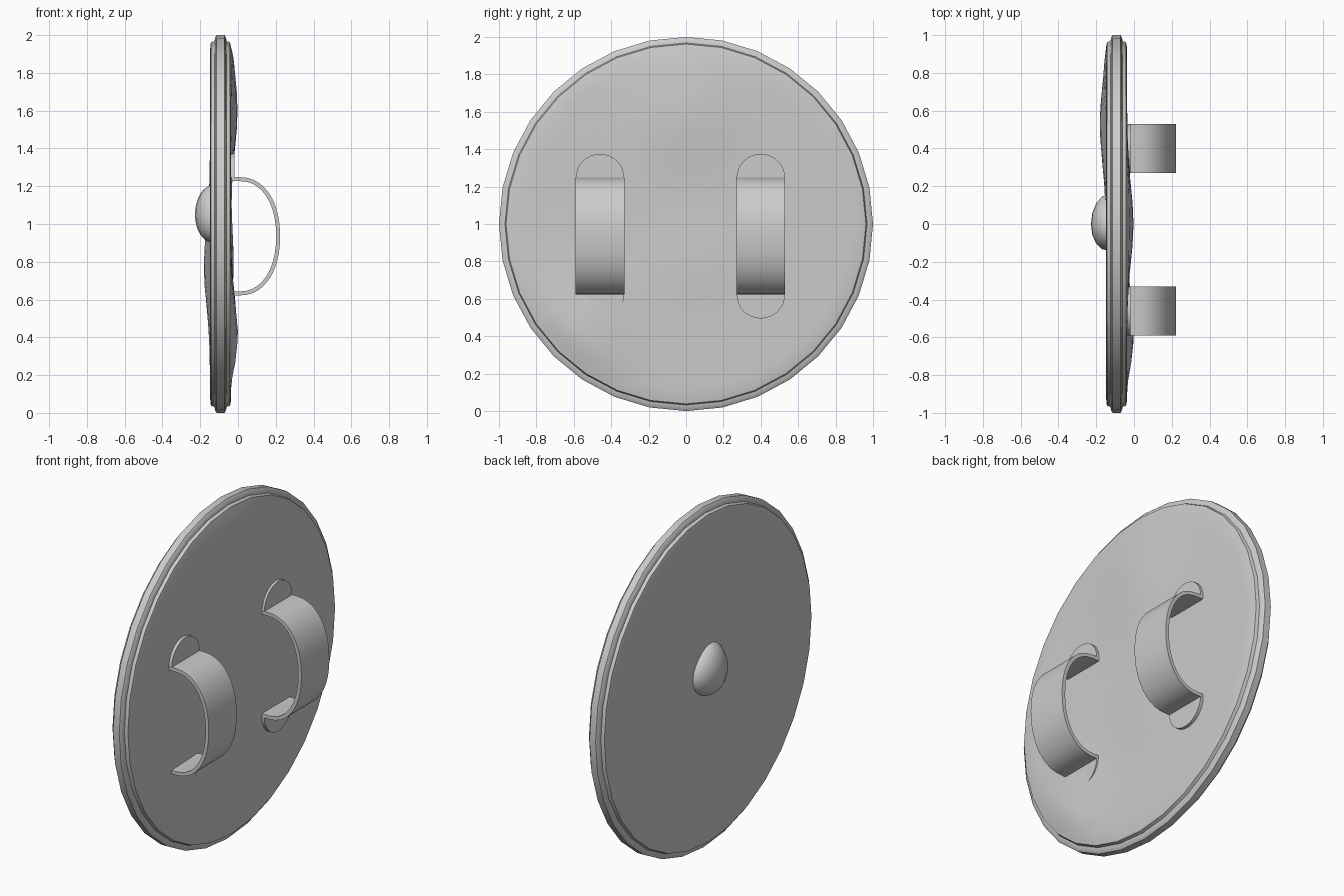
import bpy, bmesh, math

if "Cube" in bpy.data.objects:
    bpy.data.objects.remove(bpy.data.objects["Cube"])

SEG = 32
CX = -0.0925  # mid-plane of the board


def make(name, bm, angle=35):
    bmesh.ops.recalc_face_normals(bm, faces=bm.faces)
    me = bpy.data.meshes.new(name)
    bm.to_mesh(me)
    bm.free()
    ob = bpy.data.objects.new(name, me)
    bpy.context.collection.objects.link(ob)
    bpy.ops.object.select_all(action='DESELECT')
    ob.select_set(True)
    bpy.context.view_layer.objects.active = ob
    bpy.ops.object.shade_smooth_by_angle(angle=math.radians(angle))
    return ob


def revolve(bm, rings, warp):
    """Closed solid about the x axis at z = 1 from (radius, x) rings."""
    loops = []
    for r, x in rings:
        loop = []
        for i in range(SEG if r else 1):
            a = 2 * math.pi * i / SEG
            y, z = r * math.sin(a), 1 + r * math.cos(a)
            loop.append(bm.verts.new((x + warp(r, x, y, z), y, z)))
        loops.append(loop)
    for A, B in zip(loops, loops[1:]):
        for i in range(SEG):
            j = (i + 1) % SEG
            if len(A) == 1:
                bm.faces.new((A[0], B[i], B[j]))
            elif len(B) == 1:
                bm.faces.new((A[i], B[0], A[j]))
            else:
                bm.faces.new((A[i], B[i], B[j], A[j]))


# Round board: hammered, slightly uneven faces
INNER = (0.1, 0.2, 0.3, 0.4, 0.5, 0.6, 0.7, 0.8, 0.88)
DENTS = {1: ((0, 1.6, 0.034, 0.2), (-0.58, 0.42, 0.036, 0.18), (0.05, 0.8, 0.014, 0.14)),
         -1: ((0.53, 0.78, 0.033, 0.2),)}


def warp(r, x, y, z):
    if r > 0.9:
        return 0
    s = 1 if x > CX else -1
    return s * sum(h * math.exp(-((y - cy) ** 2 + (z - cz) ** 2) / (2 * w * w))
                   for cy, cz, h, w in DENTS[s])


side = [(0, 0.057)] + [(r, 0.056) for r in INNER] + \
       [(0.945, 0.054), (0.962, 0.05), (0.968, 0.032), (0.988, 0.029), (1.0, 0.02)]
rings = [(r, CX + d) for r, d in side] + [(r, CX - d) for r, d in reversed(side)]
bm = bmesh.new()
revolve(bm, rings, warp)
make("shield_board", bm, 50)

# Lumpy central boss on the outer face
bm = bmesh.new()
bmesh.ops.create_uvsphere(bm, u_segments=16, v_segments=12, radius=1)
for v in bm.verts:
    x, y, z = v.co
    k = 1 + 0.06 * math.cos(3 * math.atan2(z, y) + 0.5) * (y * y + z * z)
    v.co = (-0.135 + 0.093 * x, 0.15 * y * k, 1.05 + 0.15 * z * k)
make("boss", bm, 60)


def prism(bm, pts, y0, y1):
    """Extrude an (x, z) outline along y."""
    a = [bm.verts.new((x, y0, z)) for x, z in pts]
    b = [bm.verts.new((x, y1, z)) for x, z in pts]
    n = len(pts)
    for i in range(n):
        j = (i + 1) % n
        bm.faces.new((a[i], a[j], b[j], b[i]))
    return a, b


def arch(a, b, n=20):
    out = [(-0.035, 0.935 + b)]
    for i in range(n + 1):
        t = math.pi * i / n - math.pi / 2
        c, s = max(math.cos(t), 0), -math.sin(t)
        out.append((0.01 + a * c ** 0.92, 0.935 + b * math.copysign(abs(s) ** 0.92, s)))
    return out + [(-0.035, 0.935 - b)]


def strap(name, yc):
    bm = bmesh.new()
    hw = 0.13
    # arched band
    outer, inner = arch(0.213, 0.313), arch(0.192, 0.292)
    n = len(outer)
    a, b = prism(bm, outer + inner[::-1], yc - hw, yc + hw)
    for v in (a, b):
        for i in range(n - 1):
            bm.faces.new((v[i], v[i + 1], v[2 * n - 2 - i], v[2 * n - 1 - i]))
    # rounded end tabs lying on the board
    for zc, s in ((1.245, 1), (0.625, -1)):
        pts = [(yc + hw * math.cos(math.pi * i / 16), zc + s * hw * math.sin(math.pi * i / 16))
               for i in range(17)]
        lo = [bm.verts.new((-0.05, y, z)) for y, z in pts]
        hi = [bm.verts.new((-0.018, y, z)) for y, z in pts]
        bm.faces.new(lo)
        bm.faces.new(hi)
        for i in range(17):
            j = (i + 1) % 17
            bm.faces.new((lo[i], lo[j], hi[j], hi[i]))
    make(name, bm)


strap("arm_strap_left", 0.40)
strap("arm_strap_right", -0.46)
